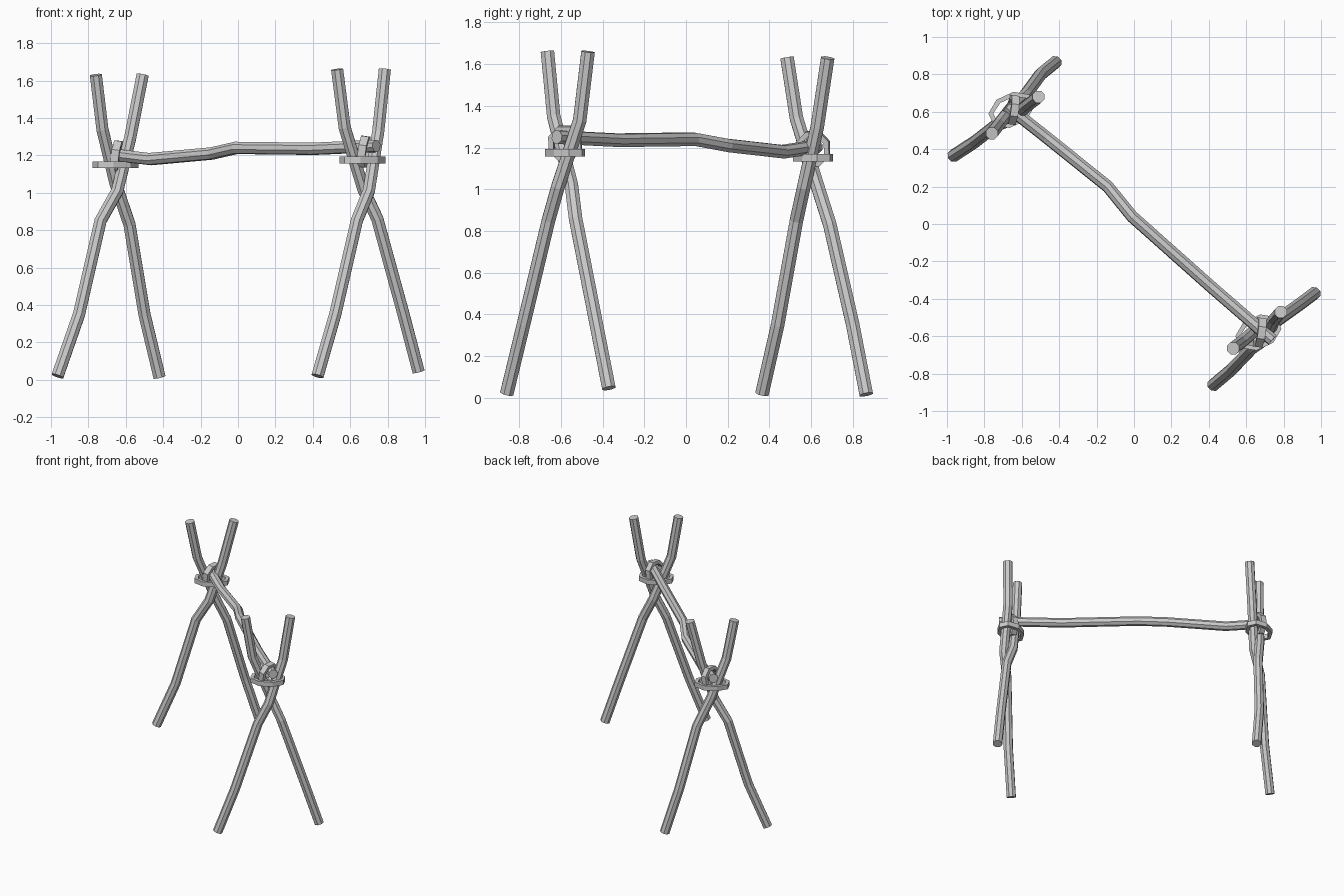
import bpy, bmesh
from math import sin, cos, pi, radians
from mathutils import Vector, Matrix, Euler

if "Cube" in bpy.data.objects:
    bpy.data.objects.remove(bpy.data.objects["Cube"])


def finish(name, bm):
    bmesh.ops.recalc_face_normals(bm, faces=bm.faces)
    me = bpy.data.meshes.new(name)
    bm.to_mesh(me)
    bm.free()
    ob = bpy.data.objects.new(name, me)
    bpy.context.collection.objects.link(ob)
    return ob


def bridge(bm, a, b):
    n = len(a)
    for i in range(n):
        bm.faces.new((a[i], a[(i + 1) % n], b[(i + 1) % n], b[i]))


def pole(name, pts, r=0.035, sides=8):
    """Faceted branch swept along a bent path."""
    pts = [Vector(p) for p in pts]
    bm = bmesh.new()
    rings = []
    d = (pts[1] - pts[0]).normalized()
    u = d.orthogonal().normalized()
    for i, p in enumerate(pts):
        d = (pts[min(i + 1, len(pts) - 1)] - pts[max(i - 1, 0)]).normalized()
        u = (u - d * u.dot(d)).normalized()
        v = d.cross(u)
        rings.append([bm.verts.new(p + r * (u * cos(a) + v * sin(a)))
                      for a in [2 * pi * (k + 0.5) / sides for k in range(sides)]])
    for a, b in zip(rings, rings[1:]):
        bridge(bm, a, b)
    bm.faces.new(rings[0])
    bm.faces.new(rings[-1])
    return finish(name, bm)


def lashing(name, center, rot, ra, rb, width=0.036, thick=0.026, segs=8):
    """Flat rope band: elliptical ring with a rectangular section."""
    m = Matrix.Translation(center) @ Euler([radians(a) for a in rot]).to_matrix().to_4x4()
    bm = bmesh.new()
    rings = []
    for k in range(segs):
        a = 2 * pi * (k + 0.5) / segs
        rings.append([bm.verts.new(m @ Vector(((ra - t) * cos(a), (rb - t) * sin(a), h)))
                      for t, h in ((0, -width / 2), (0, width / 2),
                                   (thick, width / 2), (thick, -width / 2))])
    for k in range(segs):
        bridge(bm, rings[k], rings[(k + 1) % segs])
    return finish(name, bm)


# Back-left crossed legs
pole("left_leg_outer", [(-0.965, 0.365, 0.02), (-0.85, 0.44, 0.35), (-0.735, 0.53, 0.85),
                        (-0.645, 0.565, 1.01), (-0.575, 0.63, 1.30), (-0.51, 0.68, 1.63)])
pole("left_leg_inner", [(-0.42, 0.865, 0.015), (-0.50, 0.80, 0.35), (-0.58, 0.69, 0.83),
                        (-0.655, 0.62, 1.05), (-0.725, 0.53, 1.34), (-0.76, 0.485, 1.63)])
# Front-right crossed legs
pole("right_leg_inner", [(0.425, -0.86, 0.02), (0.52, -0.78, 0.35), (0.635, -0.66, 0.85),
                         (0.70, -0.615, 1.01), (0.75, -0.51, 1.33), (0.785, -0.47, 1.66)])
pole("right_leg_outer", [(0.965, -0.37, 0.045), (0.885, -0.43, 0.35), (0.745, -0.53, 0.86),
                         (0.67, -0.55, 1.02), (0.57, -0.635, 1.35), (0.53, -0.665, 1.66)])

# Crossbar resting in the crotches
pole("crossbar", [(-0.68, 0.63, 1.205), (-0.47, 0.465, 1.18), (-0.14, 0.20, 1.21),
                  (-0.01, 0.04, 1.24), (0.40, -0.325, 1.235), (0.74, -0.62, 1.25)], r=0.034)

# Rope bands: one flat round the legs, one upright round the bar
for side, c, turn in (("left", Vector((-0.655, 0.61, 1.15)), 25),
                      ("right", Vector((0.665, -0.58, 1.175)), 25)):
    lashing(side + "_leg_lashing", c, (0, 0, turn), 0.13, 0.09)
    lashing(side + "_bar_lashing", c + Vector((0.007, 0, 0.045)), (0, 98, -8), 0.09, 0.085, 0.042)
